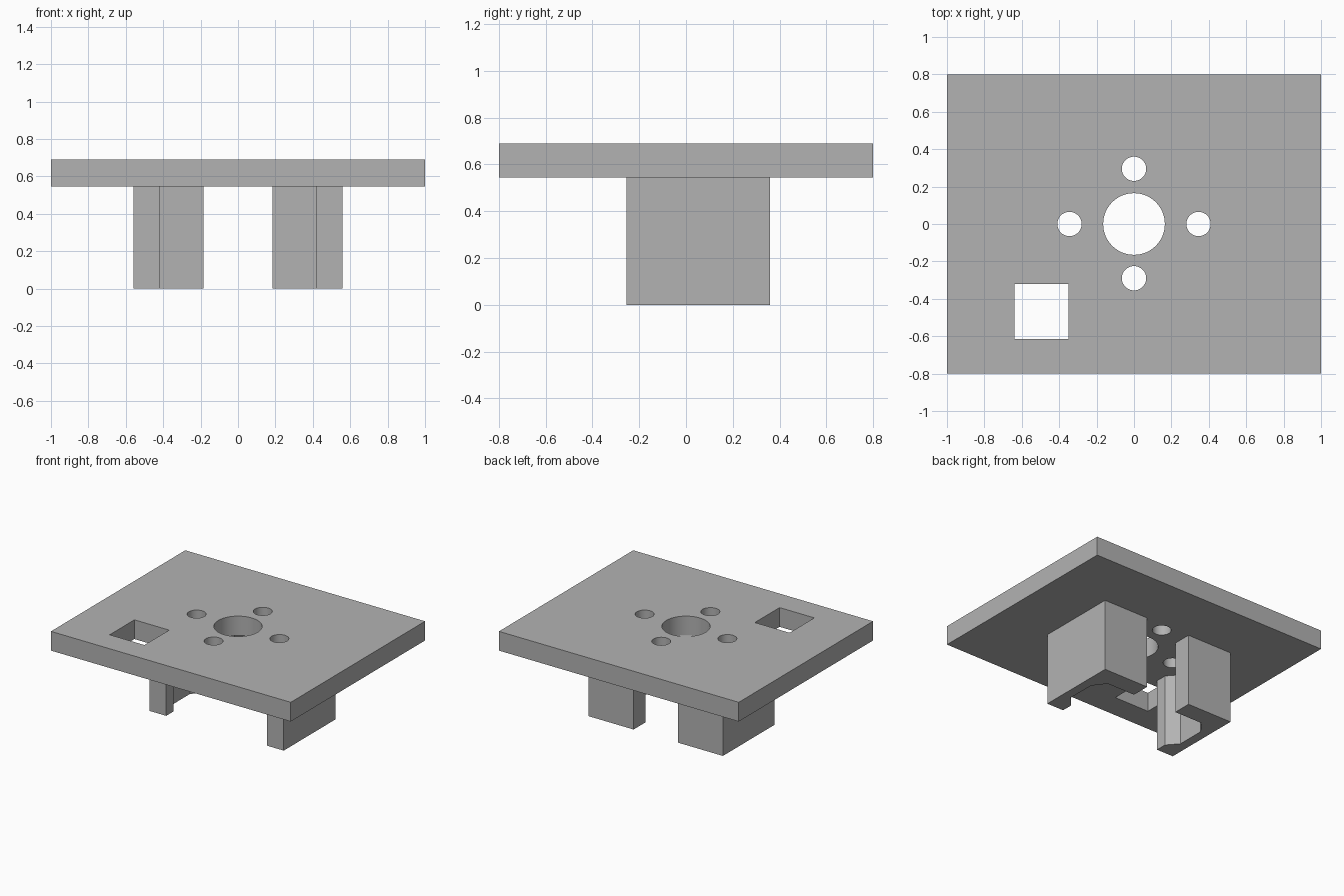
import bpy
import bmesh
import math

if "Cube" in bpy.data.objects:
    bpy.data.objects.remove(bpy.data.objects["Cube"], do_unlink=True)

LEG_TOP, PLATE_TOP = 0.545, 0.69

grey = bpy.data.materials.new("plain grey")
grey.use_nodes = True
colour = (0.45, 0.45, 0.45, 1)
grey.diffuse_color = colour
grey.node_tree.nodes["Principled BSDF"].inputs["Base Color"].default_value = colour


def prism(name, outline, bottom, top):
    """Extrude a flat outline upwards into a solid."""
    bm = bmesh.new()
    base = bm.faces.new([bm.verts.new((x, y, bottom)) for x, y in outline])
    result = bmesh.ops.extrude_face_region(bm, geom=[base])
    moved = [v for v in result["geom"] if isinstance(v, bmesh.types.BMVert)]
    bmesh.ops.translate(bm, verts=moved, vec=(0, 0, top - bottom))
    bmesh.ops.recalc_face_normals(bm, faces=bm.faces)
    mesh = bpy.data.meshes.new(name)
    bm.to_mesh(mesh)
    bm.free()
    mesh.materials.append(grey)
    obj = bpy.data.objects.new(name, mesh)
    bpy.context.collection.objects.link(obj)
    return obj


def rectangle(x0, x1, y0, y1):
    return [(x0, y0), (x1, y0), (x1, y1), (x0, y1)]


def circle(x, y, radius, sides=48):
    angles = [math.tau * i / sides for i in range(sides)]
    return [(x + radius * math.cos(a), y + radius * math.sin(a)) for a in angles]


# Top plate with a shaft hole, four screw holes and a square cable slot
plate = prism("top_plate", rectangle(-1, 1, -0.8, 0.8), LEG_TOP, PLATE_TOP)
holes = [circle(0, 0, 0.165), rectangle(-0.64, -0.35, -0.615, -0.32)]
for x, y in [(-0.345, 0), (0.345, 0), (0, 0.295), (0, -0.29)]:
    holes.append(circle(x, y, 0.065))

bpy.context.view_layer.objects.active = plate
for outline in holes:
    cutter = prism("hole_cutter", outline, LEG_TOP - 0.1, PLATE_TOP + 0.1)
    cutter.hide_render = True
    cut = plate.modifiers.new("hole", 'BOOLEAN')
    cut.operation = 'DIFFERENCE'
    cut.solver = 'EXACT'
    cut.object = cutter
    bpy.ops.object.modifier_apply(modifier=cut.name)
    bpy.data.objects.remove(cutter, do_unlink=True)

bpy.ops.object.select_all(action='DESELECT')
plate.select_set(True)
bpy.ops.object.shade_smooth_by_angle(angle=math.radians(30))

# Mirrored brackets: thick back block, recessed wall and thin front prong
bracket = [(0.56, -0.255), (0.56, 0.36), (0.185, 0.36), (0.185, 0.22),
           (0.42, 0.22), (0.49, 0.125), (0.49, -0.09), (0.42, -0.17),
           (0.42, -0.255)]
for side, name in [(1, "left_bracket"), (-1, "right_bracket")]:
    prism(name, [(side * x, y) for x, y in bracket], 0, LEG_TOP)
